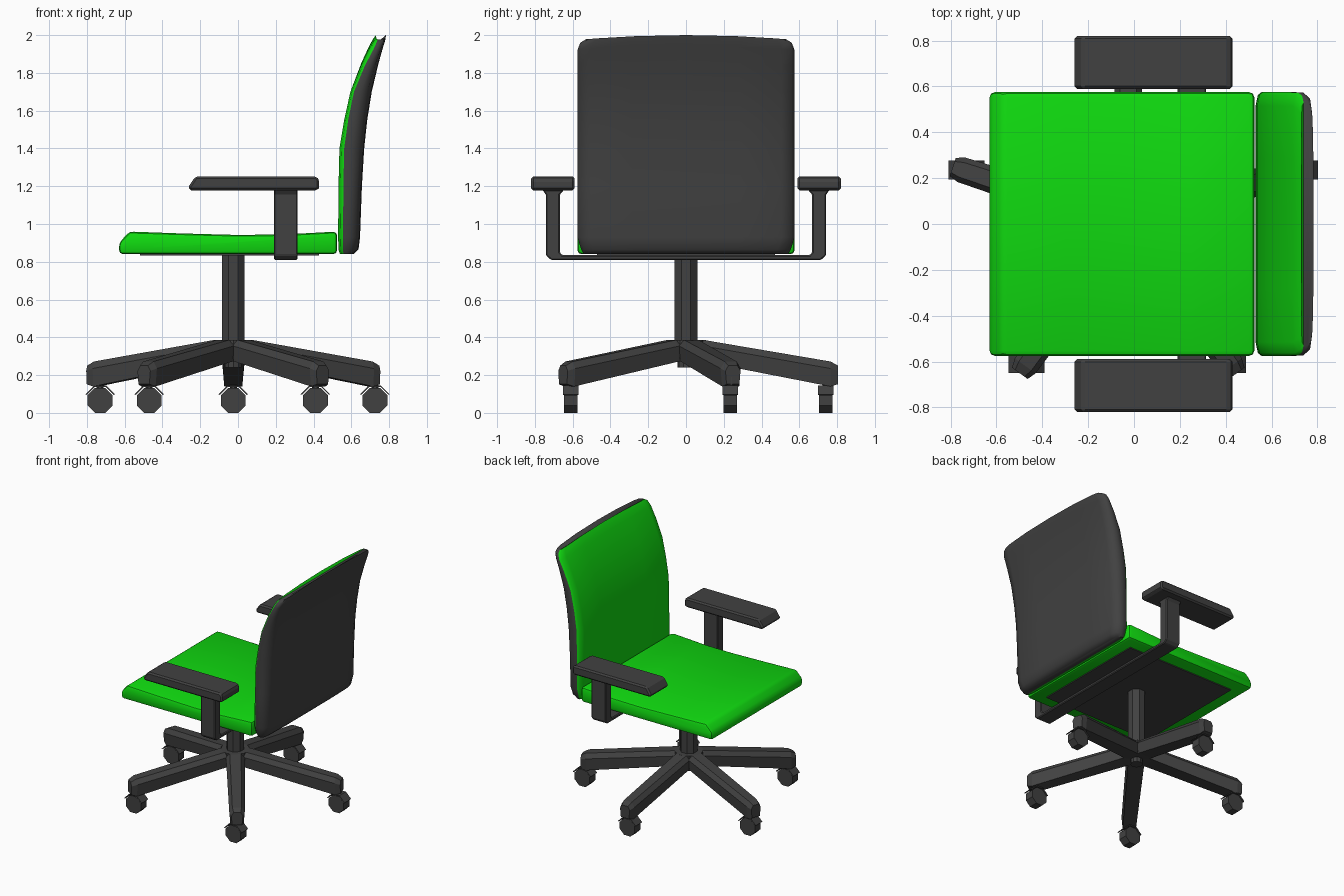
import bpy, bmesh, math
from mathutils import Matrix

if "Cube" in bpy.data.objects:
    bpy.data.objects.remove(bpy.data.objects["Cube"])


def material(name, col):
    m = bpy.data.materials.new(name)
    m.diffuse_color = (*col, 1)
    m.use_nodes = True
    m.node_tree.nodes["Principled BSDF"].inputs["Base Color"].default_value = m.diffuse_color
    return m


GREEN = material("green fabric", (0.005, 0.70, 0.005))
DARK = material("dark plastic", (0.053, 0.053, 0.053))


def build(name, verts, faces, mats, bevel=0, segments=1, smooth=None):
    me = bpy.data.meshes.new(name)
    me.from_pydata(verts, [], faces)
    bm = bmesh.new()
    bm.from_mesh(me)
    bmesh.ops.recalc_face_normals(bm, faces=bm.faces)
    if bevel:
        edges = [e for e in bm.edges if e.calc_face_angle(0) > math.radians(40)]
        bmesh.ops.bevel(bm, geom=edges, offset=bevel, segments=segments,
                        profile=0.5, affect='EDGES', clamp_overlap=True)
    bm.to_mesh(me)
    bm.free()
    for m in mats:
        me.materials.append(m)
    ob = bpy.data.objects.new(name, me)
    bpy.context.collection.objects.link(ob)
    if smooth:
        bpy.ops.object.select_all(action='DESELECT')
        ob.select_set(True)
        bpy.context.view_layer.objects.active = ob
        bpy.ops.object.shade_smooth_by_angle(angle=math.radians(smooth))
    return ob


def loft_faces(rings, n, caps=True):
    faces = [(r * n + i, r * n + (i + 1) % n, (r + 1) * n + (i + 1) % n, (r + 1) * n + i)
             for r in range(rings - 1) for i in range(n)]
    if caps:
        faces += [tuple(range(n))[::-1], tuple(range((rings - 1) * n, rings * n))]
    return faces


def prism(name, profile, lo, hi, axis, mat, **kw):
    """Extrude a profile: (x,z) along y, (y,z) along x or (x,y) along z."""
    place = {'y': lambda a, b, t: (a, t, b), 'x': lambda a, b, t: (t, a, b),
             'z': lambda a, b, t: (a, b, t)}[axis]
    verts = [place(a, b, t) for t in (lo, hi) for a, b in profile]
    return build(name, verts, loft_faces(2, len(profile)), [mat], **kw)


def ngon(n, r, cx, cy):
    return [(cx + r * math.cos(2 * math.pi * (i + .5) / n),
             cy + r * math.sin(2 * math.pi * (i + .5) / n)) for i in range(n)]


# Seat cushion with a dark plate below
prism("seat", [(-.63, .84), (-.63, .90), (-.575, .96), (-.3, .95), (0, .942),
               (.25, .945), (.525, .96), (.525, .84)],
      -.575, .575, 'y', GREEN, bevel=.022, segments=2, smooth=35)
prism("seat_plate", [(-.52, -.47), (.43, -.47), (.43, .47), (-.52, .47)],
      .833, .842, 'z', DARK)

# Backrest: z, half width, front x, colour seam x, rear x
levels = [(.840, .540, .540, .558, .610), (.865, .555, .532, .556, .638),
          (.930, .575, .530, .556, .646), (1.20, .575, .532, .558, .656),
          (1.40, .575, .537, .562, .668), (1.55, .575, .562, .583, .684),
          (1.70, .575, .595, .614, .708), (1.85, .575, .652, .672, .743),
          (1.94, .574, .693, .716, .768), (1.98, .560, .715, .733, .780),
          (2.00, .530, .730, .740, .783)]
verts = []
for z, w, f, m, b in levels:
    half = [(b, 0), (b, w * .5), (b - .004, w - .07), (m + .75 * (b - m), w - .015),
            (m + .4 * (b - m), w), (m, w), (m + .6 * (f - m), w - .012),
            (f, w - .06), (f, w * .5), (f, 0)]
    ring = half + [(x, -y) for x, y in half[-2:0:-1]]
    drop = .022 * max(0, (z - 1.7) / .3)
    verts += [(x, y, z - drop * (y / w) ** 2) for x, y in ring]
n, top = 18, (len(levels) - 1) * 18
faces = loft_faces(len(levels), n, caps=False)
for base in (0, top):
    faces.append(tuple(base + i for i in range(5, 14)))
    faces.append(tuple(base + i % n for i in range(13, 24)))
back = build("backrest", verts, faces, [DARK, GREEN], smooth=50)
for p in back.data.polygons:
    p.material_index = int(all(5 <= v % n <= 13 for v in p.vertices))

# U-shaped arm frame
half = [(.715, .81), (.742, .835), (.742, 1.155), (.76, 1.182), (.645, 1.182),
        (.668, 1.155), (.668, .85), (.655, .835)]
prism("arm_frame", half + [(-y, z) for y, z in reversed(half)],
      .19, .315, 'x', DARK, bevel=.006)

# Arm pads
for side, lo in (("left", -.82), ("right", .59)):
    prism(side + "_arm_pad", [(-.26, 1.178), (-.26, 1.20), (-.225, 1.252), (.415, 1.252),
                              (.43, 1.235), (.43, 1.19), (.42, 1.178)],
          lo, lo + .23, 'y', DARK, bevel=.012)

# Gas column and hub
CX = -.025
prism("column", ngon(8, .065, CX, 0), .30, .845, 'z', DARK)
prism("hub", ngon(10, .105, CX, 0), .285, .385, 'z', DARK)
prism("hub_cap", ngon(10, .045, CX, 0), .24, .30, 'z', DARK)

# Five star legs: radius, half width, bottom z, top z
sections = [(0, .068, .28, .385), (.10, .068, .27, .385),
            (.765, .056, .14, .272), (.805, .042, .152, .25)]
lv = [(r, s * w * k, zb + t * (zt - zb)) for r, w, zb, zt in sections
      for s, k, t in ((-1, .85, 0), (1, .85, 0), (1, 1, .72), (1, .6, 1), (-1, .6, 1), (-1, 1, .72))]
for i in range(5):
    leg = build("base_leg_%d" % (i + 1), lv, loft_faces(4, 6), [DARK])
    leg.data.transform(Matrix.Translation((CX, 0, 0)) @ Matrix.Rotation(math.radians(18 + 72 * i), 4, 'Z'))

# Casters: wheel, fender and stem
for i, (x, y) in enumerate([(.725, .235), (-.025, .74), (-.73, .235), (-.47, -.61), (.41, -.61)]):
    prism("wheel_%d" % (i + 1), ngon(8, .0714, x, .066), y - .036, y + .036, 'y', DARK)
    fender = ngon(8, .085, x, .066)[:4] + ngon(8, .077, x, .066)[3::-1]
    prism("fender_%d" % (i + 1), fender, y - .041, y + .041, 'y', DARK)
    prism("stem_%d" % (i + 1), ngon(8, .02, x, y), .13, .19, 'z', DARK)
